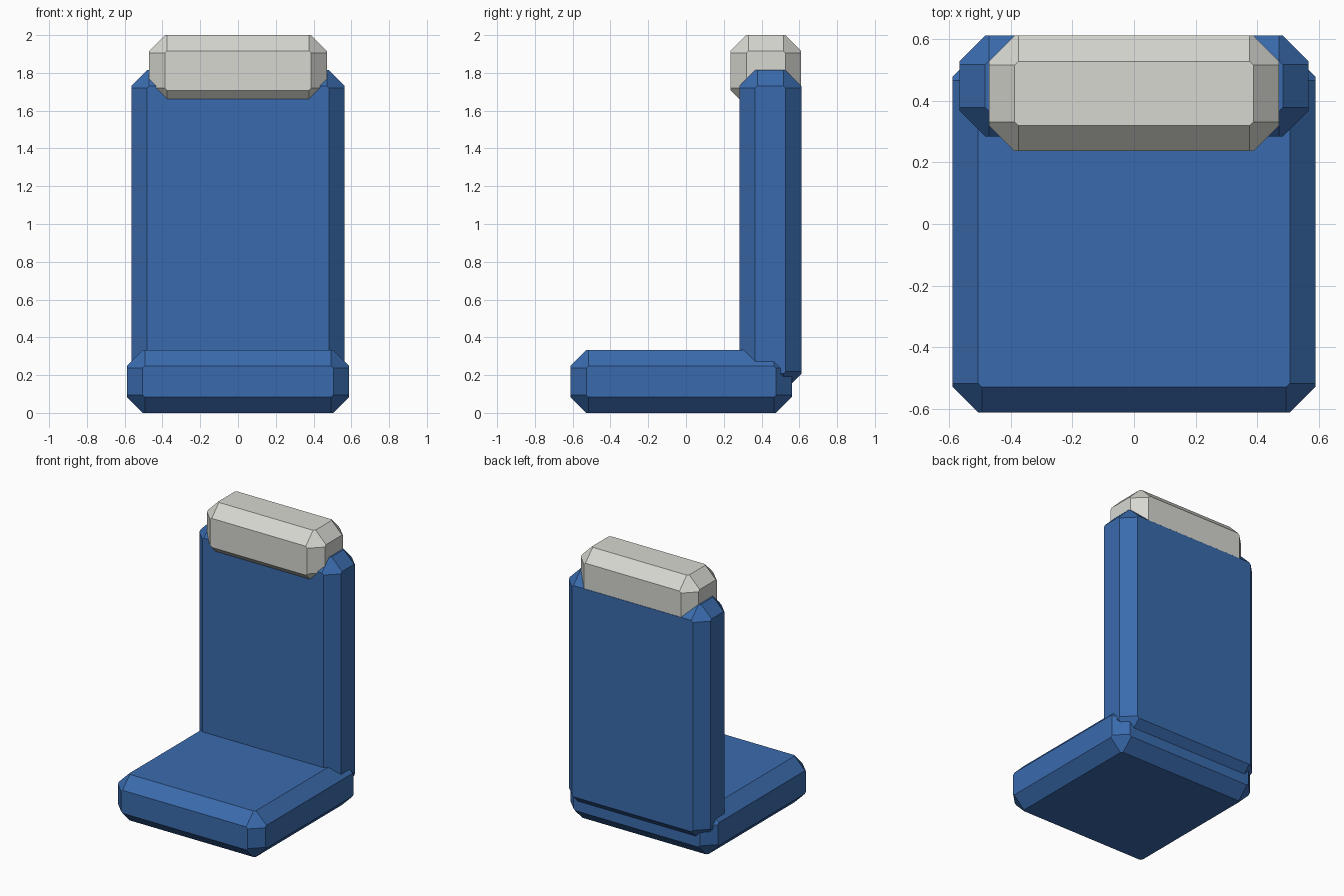
import bpy, bmesh
from itertools import product, permutations

if "Cube" in bpy.data.objects:
    bpy.data.objects.remove(bpy.data.objects["Cube"])

CHAMFER, NICK = 0.083, 0.012


def material(name, rgb):
    m = bpy.data.materials.new(name)
    m.diffuse_color = (*rgb, 1)
    m.use_nodes = True
    m.node_tree.nodes["Principled BSDF"].inputs["Base Color"].default_value = m.diffuse_color
    return m


def cushion(name, x, y, z, mat):
    """Chamfered block; every corner ends in a small six-sided facet."""
    lo, hi = zip(x, y, z)
    bm = bmesh.new()
    for corner in product((0, 1), repeat=3):
        for inset in permutations((0, CHAMFER, CHAMFER + NICK)):
            bm.verts.new([hi[i] - inset[i] if corner[i] else lo[i] + inset[i]
                          for i in range(3)])
    bmesh.ops.convex_hull(bm, input=bm.verts)
    bmesh.ops.dissolve_limit(bm, angle_limit=0.02, verts=bm.verts, edges=bm.edges)
    bmesh.ops.recalc_face_normals(bm, faces=bm.faces)
    mesh = bpy.data.meshes.new(name)
    bm.to_mesh(mesh)
    bm.free()
    mesh.materials.append(mat)
    ob = bpy.data.objects.new(name, mesh)
    bpy.context.collection.objects.link(ob)
    return ob


blue = material("blue_fabric", (0.042, 0.147, 0.42))
pale = material("pale_fabric", (0.68, 0.68, 0.64))

# Seat cushion, upright back and overlapping headrest
cushion("seat", (-0.588, 0.588), (-0.611, 0.56), (0, 0.332), blue)
cushion("backrest", (-0.565, 0.565), (0.283, 0.611), (0.125, 1.814), blue)
cushion("headrest", (-0.47, 0.47), (0.236, 0.610), (1.625, 2.0), pale)
